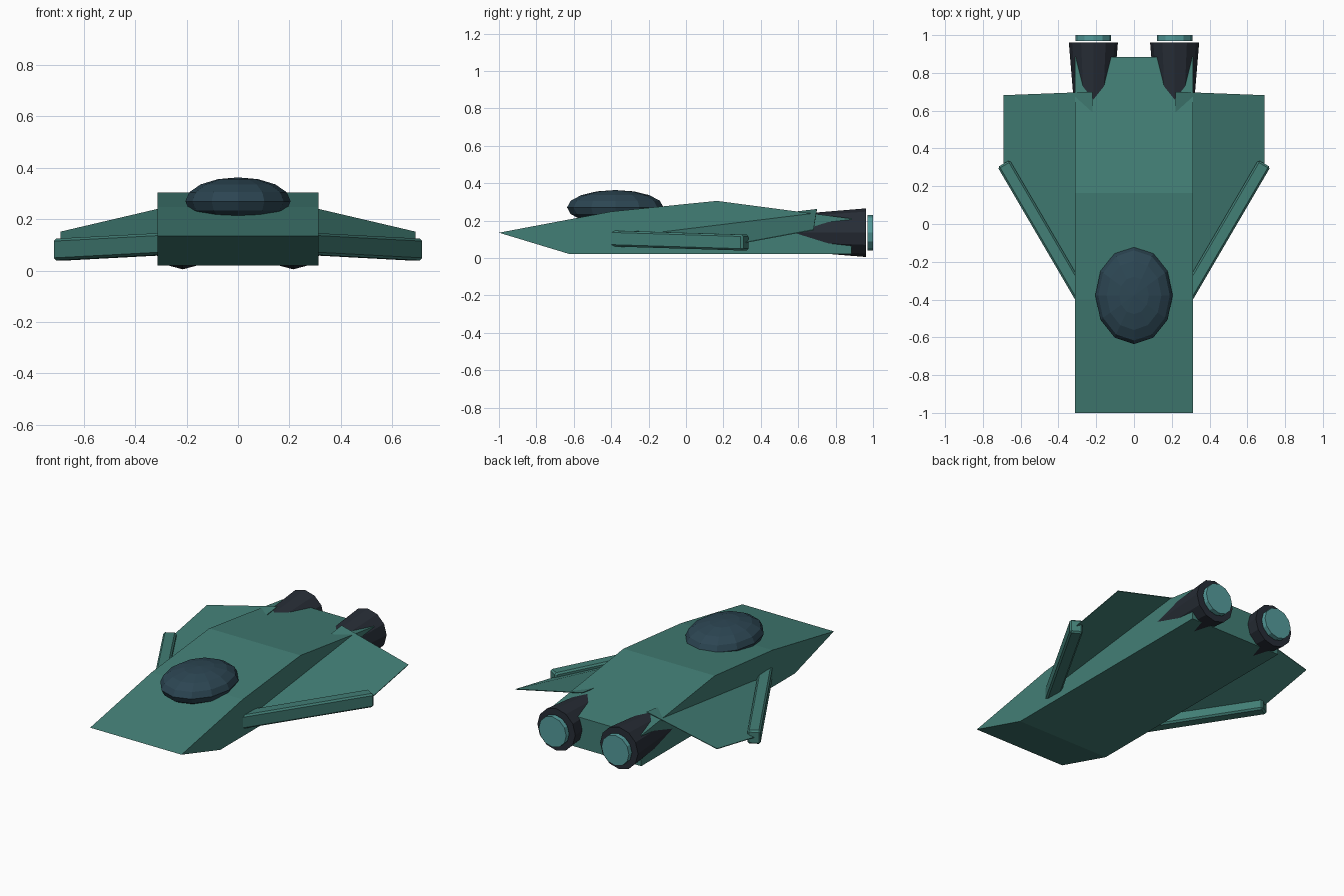
import bpy, bmesh, math
from mathutils import Vector, Matrix

if "Cube" in bpy.data.objects:
    bpy.data.objects.remove(bpy.data.objects["Cube"])


def material(name, rgb):
    m = bpy.data.materials.new(name)
    m.diffuse_color = (*rgb, 1)
    m.use_nodes = True
    m.node_tree.nodes["Principled BSDF"].inputs["Base Color"].default_value = m.diffuse_color
    return m


TEAL = material("teal_paint", (0.055, 0.21, 0.18))
DARK = material("dark_metal", (0.02, 0.026, 0.037))
GLASS = material("canopy_glass", (0.025, 0.06, 0.085))
GLOW = material("nozzle_glow", (0.09, 0.33, 0.33))


def finish(name, bm, mat, mirror=False, bevel=0):
    bmesh.ops.recalc_face_normals(bm, faces=bm.faces)
    me = bpy.data.meshes.new(name)
    bm.to_mesh(me)
    bm.free()
    me.materials.append(mat)
    ob = bpy.data.objects.new(name, me)
    bpy.context.collection.objects.link(ob)
    if bevel:
        b = ob.modifiers.new("bevel", 'BEVEL')
        b.width, b.segments = bevel, 1
    if mirror:
        m = ob.modifiers.new("mirror", 'MIRROR')
        m.use_mirror_merge = False
    return ob


def prism(points, offset):
    """Polygon extruded along an offset vector."""
    bm = bmesh.new()
    face = bm.faces.new([bm.verts.new(p) for p in points])
    ext = bmesh.ops.extrude_face_region(bm, geom=[face])
    moved = [g for g in ext["geom"] if isinstance(g, bmesh.types.BMVert)]
    bmesh.ops.translate(bm, verts=moved, vec=offset)
    return bm


def cone_y(x, z, y0, y1, r0, r1, sides=12):
    """Capped cone along y."""
    bm = bmesh.new()
    mat = Matrix.Translation((x, (y0 + y1) / 2, z)) @ Matrix.Rotation(-math.pi / 2, 4, 'X')
    bmesh.ops.create_cone(bm, cap_ends=True, segments=sides, radius1=r0,
                          radius2=r1, depth=y1 - y0, matrix=mat)
    return bm


# Fuselage: side profile extruded across the width
profile = [(-1, 0.135), (-0.62, 0.02), (0.885, 0.02), (0.885, 0.21),
           (0.165, 0.305), (-0.4, 0.248)]
finish("fuselage", prism([(-0.313, y, z) for y, z in profile], (0.626, 0, 0)), TEAL)

# Canopy
bm = bmesh.new()
bmesh.ops.create_uvsphere(bm, u_segments=12, v_segments=8, radius=1,
                          matrix=Matrix.Translation((0, -0.378, 0.27)) @
                          Matrix.Diagonal((0.205, 0.258, 0.093, 1)))
finish("canopy", bm, GLASS)

# Thin swept wings, drooping toward the tips
wing = [(0.22, -0.42, 0.125), (0.69, 0.31, 0.083), (0.69, 0.682, 0.152), (0.22, 0.70, 0.262)]
finish("wing", prism(wing, (0, 0, -0.004)), TEAL, mirror=True)

# Leading edge bars
start, tip = Vector((0.24, -0.45, 0.106)), Vector((0.69, 0.32, 0.082))
run = tip - start
side = Vector((run.y, -run.x, 0)).normalized() * 0.037
up = Vector((0, 0, 0.0425))
section = [start + side * a + up * b for a, b in ((-1, -1), (1, -1), (1, 1), (-1, 1))]
finish("leading_edge_bar", prism(section, run), TEAL, mirror=True, bevel=0.01)

# Engines and nozzles
finish("engine", cone_y(0.215, 0.135, 0.3, 0.962, 0.075, 0.13), DARK, mirror=True)
finish("nozzle", cone_y(0.215, 0.135, 0.97, 1.0, 0.094, 0.094), GLOW, mirror=True)
